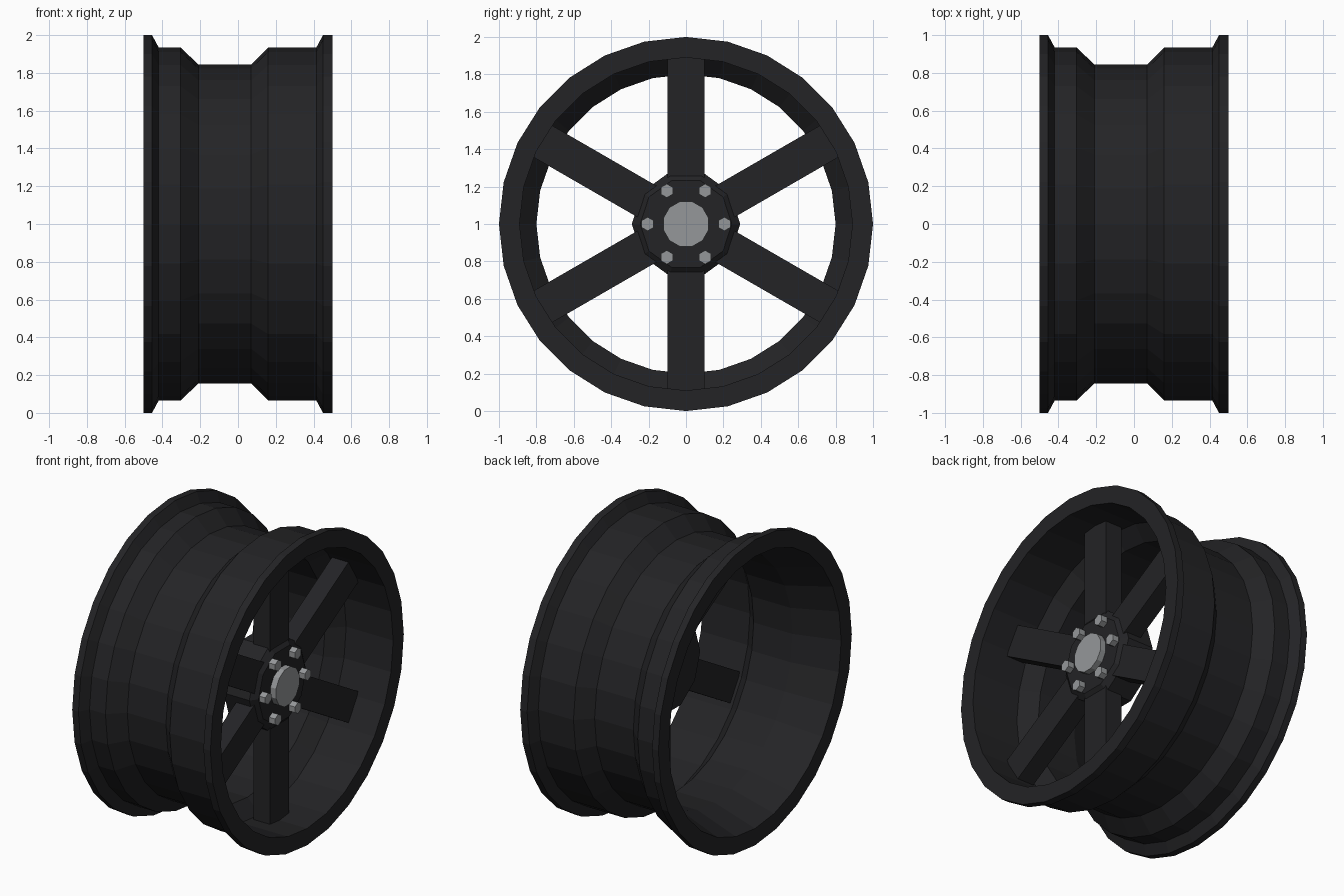
import bpy, bmesh, math
from mathutils import Matrix, Vector

if "Cube" in bpy.data.objects:
    bpy.data.objects.remove(bpy.data.objects["Cube"])

def material(name, rgb):
    m = bpy.data.materials.new(name)
    m.diffuse_color = (*rgb, 1)
    m.use_nodes = True
    m.node_tree.nodes["Principled BSDF"].inputs["Base Color"].default_value = m.diffuse_color
    return m

BLACK = material("black_paint", (0.017, 0.017, 0.019))
SILVER = material("silver_metal", (0.3, 0.31, 0.32))
AXLE = Vector((0, 0, 1))

def finish(name, bm, mat):
    bmesh.ops.recalc_face_normals(bm, faces=bm.faces)
    me = bpy.data.meshes.new(name)
    bm.to_mesh(me)
    bm.free()
    me.materials.append(mat)
    ob = bpy.data.objects.new(name, me)
    bpy.context.collection.objects.link(ob)
    return ob

def revolve(name, profile, sides, mat, closed=False, turn=0.0, center=AXLE):
    """Turn an (x, radius) profile about an axis parallel to x."""
    bm = bmesh.new()
    rings = []
    for x, r in profile:
        ring = []
        for i in range(sides):
            a = turn + math.tau * i / sides
            ring.append(bm.verts.new(center + Vector((x, r * math.cos(a), r * math.sin(a)))))
        rings.append(ring)
    pairs = list(zip(rings, rings[1:]))
    if closed:
        pairs.append((rings[-1], rings[0]))
    else:
        bm.faces.new(rings[0])
        bm.faces.new(rings[-1])
    for a, b in pairs:
        for i in range(sides):
            j = (i + 1) % sides
            bm.faces.new((a[i], a[j], b[j], b[i]))
    return finish(name, bm, mat)

# Rim barrel with drop centre: outer profile, then inner profile back
revolve("rim", [(-0.5, 1), (-0.455, 1), (-0.42, 0.935), (-0.305, 0.935), (-0.21, 0.845),
                (0.07, 0.845), (0.16, 0.935), (0.415, 0.935), (0.45, 1), (0.5, 1),
                (0.5, 0.89), (0.16, 0.89), (0.07, 0.80), (-0.21, 0.80), (-0.5, 0.89)],
        28, BLACK, closed=True)

# Hub with chamfered front, and centre cap
revolve("hub", [(0.10, 0.29), (0.285, 0.29), (0.32, 0.245)], 10, BLACK)
revolve("center_cap", [(0.30, 0.125), (0.36, 0.125)], 12, SILVER, turn=math.radians(15))

# Six spokes and six lug bolts
for i in range(6):
    bm = bmesh.new()
    bmesh.ops.create_cube(bm, size=1, matrix=Matrix.Translation((0.24, 0, 0.55))
                          @ Matrix.Diagonal((0.12, 0.196, 0.72, 1)))
    bm.transform(Matrix.Translation(AXLE) @ Matrix.Rotation(math.tau * i / 6, 4, 'X'))
    finish(f"spoke_{i + 1}", bm, BLACK)
    a = math.tau * i / 6
    spot = AXLE + Vector((0, 0.205 * math.cos(a), 0.205 * math.sin(a)))
    revolve(f"lug_bolt_{i + 1}", [(0.30, 0.037), (0.363, 0.037)], 6, SILVER,
            turn=math.radians(30), center=spot)
